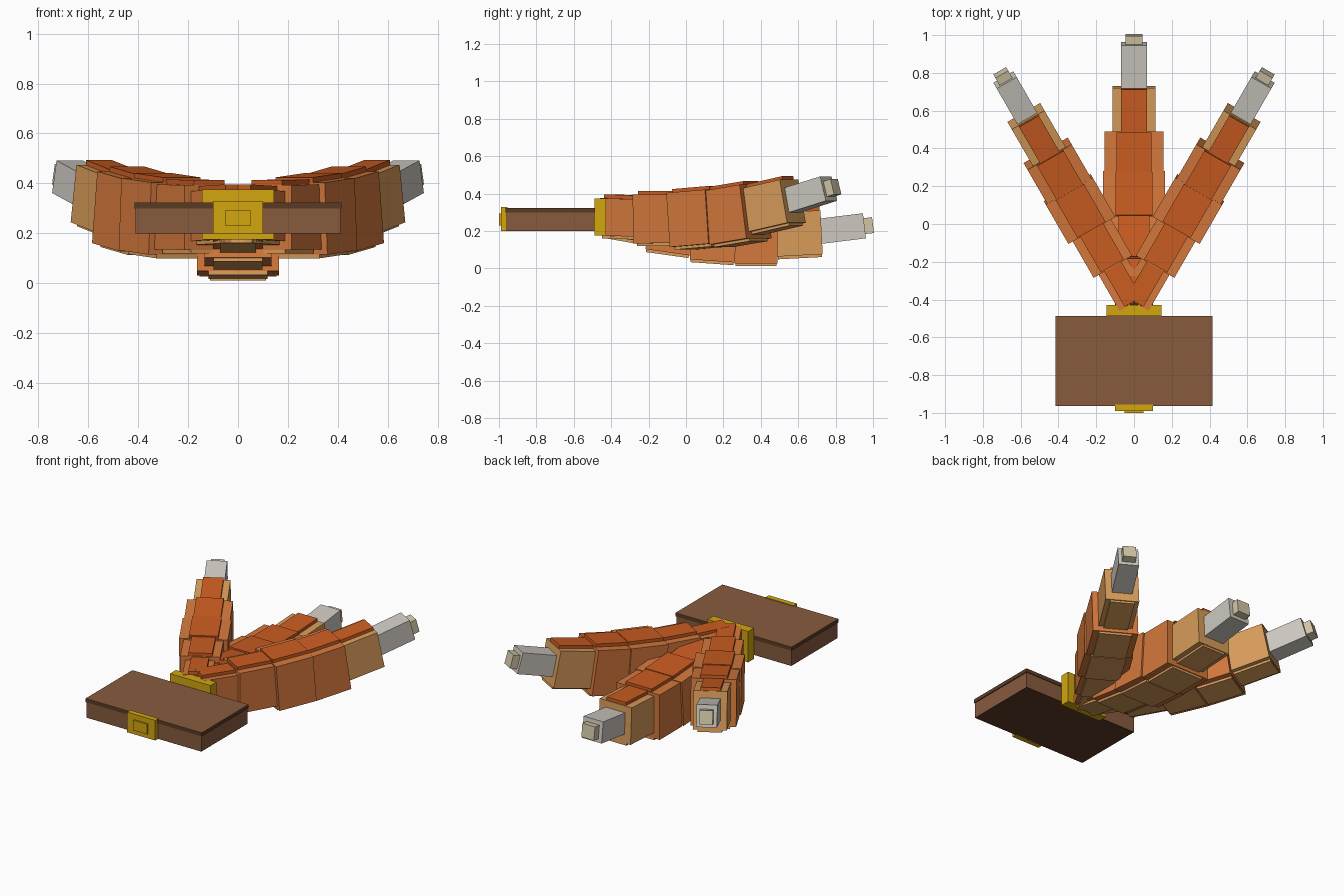
import bpy, bmesh, math
from mathutils import Matrix, Vector

cube = bpy.data.objects.get("Cube")
if cube:
    bpy.data.objects.remove(cube, do_unlink=True)


def material(name, hex_code):
    rgb = [int(hex_code[i:i + 2], 16) / 255 for i in (0, 2, 4)]
    color = [c / 12.92 if c < 0.04 else ((c + 0.055) / 1.055) ** 2.4 for c in rgb] + [1]
    mat = bpy.data.materials.new(name)
    mat.use_nodes = True
    mat.diffuse_color = color
    mat.node_tree.nodes["Principled BSDF"].inputs["Base Color"].default_value = color
    return mat


ORANGE = material("orange", "d4783c")
RUST = material("rust_orange", "ca5c21")
TAN = material("tan", "d89c5a")
GREY = material("pale_grey", "cdc8c0")
BEIGE = material("beige", "d2c6a6")
GOLD = material("gold", "d2a60f")
BROWN = material("leather_brown", "875b3f")
DARK = material("dark_brown", "5a3b24")


def box(name, center, size, mat, frame=Matrix(), pitch=0):
    """Box with full size, pitched about x, placed in a frame."""
    bm = bmesh.new()
    bmesh.ops.create_cube(bm, size=1)
    local = (Matrix.Translation(Vector(center))
             @ Matrix.Rotation(math.radians(pitch), 4, 'X')
             @ Matrix.Diagonal((*size, 1)))
    bm.transform(frame @ local)
    mesh = bpy.data.meshes.new(name)
    bm.to_mesh(mesh)
    bm.free()
    mesh.materials.append(mat)
    obj = bpy.data.objects.new(name, mesh)
    bpy.context.collection.objects.link(obj)


# Tail segments: start, end, middle height, width, height, pitch, colour
SEGMENTS = [
    (0.00, 0.24, 0.255, 0.20, 0.20, -10, ORANGE),
    (0.22, 0.46, 0.215, 0.27, 0.26, -8, ORANGE),
    (0.45, 0.69, 0.185, 0.33, 0.29, -4, ORANGE),
    (0.68, 0.91, 0.172, 0.31, 0.29, 0, ORANGE),
    (0.90, 1.145, 0.187, 0.23, 0.235, 3, TAN),
    (1.13, 1.375, 0.213, 0.14, 0.135, 7, GREY),
    (1.36, 1.42, 0.228, 0.09, 0.085, 7, BEIGE),
]


def tail(side, yaw, pitch, width_scale):
    frame = (Matrix.Translation((0, -0.42, 0.27))
             @ Matrix.Rotation(math.radians(yaw), 4, 'Z')
             @ Matrix.Rotation(math.radians(pitch), 4, 'X'))
    for i, (start, end, z, width, height, tilt, mat) in enumerate(SEGMENTS):
        mid, length, width = (start + end) / 2, end - start, width * width_scale
        part = "segment" if i < 5 else ("tip", "tip_cap")[i - 5]
        center = Vector((0, mid, z - 0.27))
        box(f"{side}_tail_{part}_{i + 1}", center, (width, length, height), mat, frame, tilt)
        if i < 5:
            # Raised strip on the back and pale strip on the belly
            up = Matrix.Rotation(math.radians(tilt), 3, 'X') @ Vector((0, 0, height / 2))
            box(f"{side}_tail_back_plate_{i + 1}", center + up,
                (width * 0.6, length - 0.01, 0.04), RUST, frame, tilt)
            box(f"{side}_tail_belly_plate_{i + 1}", center - up,
                (width * 0.72, length - 0.01, 0.03), TAN, frame, tilt)


tail("middle", 0, 0, 1)
tail("left", -30, 8.3, 0.87)
tail("right", 30, 8.3, 0.87)

# Pouch with a lid rim, and the gold mount and clasp
box("pouch", (0, -0.725, 0.263), (0.82, 0.47, 0.122), BROWN)
box("pouch_rim", (0, -0.725, 0.311), (0.83, 0.478, 0.022), DARK)
box("pouch_base", (0, -0.725, 0.201), (0.82, 0.47, 0.004), DARK)
box("pouch_top", (0, -0.725, 0.322), (0.83, 0.478, 0.004), BROWN)
box("tail_mount", (0, -0.458, 0.275), (0.29, 0.06, 0.2), GOLD)
box("clasp", (0, -0.972, 0.264), (0.2, 0.034, 0.13), GOLD)
box("clasp_button", (0, -0.99, 0.262), (0.1, 0.02, 0.065), GOLD)
